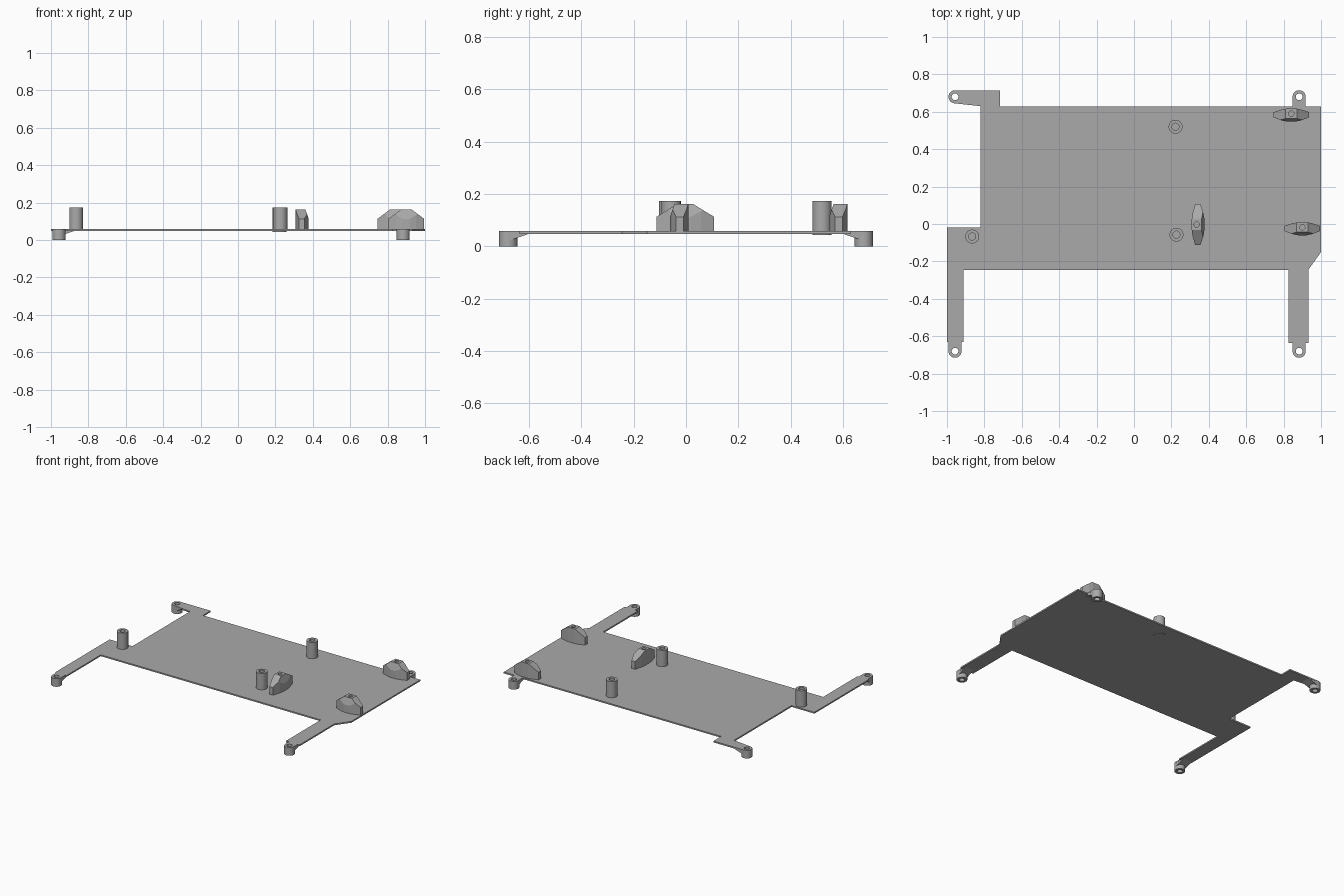
import bpy, bmesh, math
from mathutils import Matrix, Vector

if "Cube" in bpy.data.objects:
    bpy.data.objects.remove(bpy.data.objects["Cube"])

ZB, ZT = 0.048, 0.058          # underside and top of the plate
R, HOLE = 0.035, 0.018         # mounting foot radius and hole

grey = bpy.data.materials.new("mid grey")
grey.diffuse_color = (0.4, 0.4, 0.4, 1)
grey.use_nodes = True
grey.node_tree.nodes["Principled BSDF"].inputs["Base Color"].default_value = grey.diffuse_color


def finish(name, bm, loc=(0, 0, 0), rot=0, smooth=True):
    bmesh.ops.recalc_face_normals(bm, faces=bm.faces)
    me = bpy.data.meshes.new(name)
    bm.to_mesh(me)
    bm.free()
    ob = bpy.data.objects.new(name, me)
    ob.location, ob.rotation_euler = loc, (0, 0, rot)
    me.materials.append(grey)
    bpy.context.collection.objects.link(ob)
    if smooth:
        bpy.ops.object.select_all(action='DESELECT')
        ob.select_set(True)
        bpy.context.view_layer.objects.active = ob
        bpy.ops.object.shade_smooth_by_angle(angle=math.radians(30))
    return ob


def prism(points, vec):
    """Extrude a flat outline along vec."""
    bm = bmesh.new()
    face = bm.faces.new([bm.verts.new(p) for p in points])
    new = bmesh.ops.extrude_face_region(bm, geom=[face])['geom']
    bmesh.ops.translate(bm, vec=vec, verts=[v for v in new if isinstance(v, bmesh.types.BMVert)])
    return bm


def lathe(name, profile, x, y, closed):
    """Spin an (r, z) profile around the vertical axis."""
    bm = bmesh.new()
    vs = [bm.verts.new((r, 0, z)) for r, z in profile]
    edges = [bm.edges.new(p) for p in zip(vs, vs[1:])]
    if closed:
        edges.append(bm.edges.new((vs[-1], vs[0])))
    bmesh.ops.spin(bm, geom=vs + edges, cent=(0, 0, 0), axis=(0, 0, 1),
                   angle=2 * math.pi, steps=40, use_merge=False)
    bmesh.ops.remove_doubles(bm, verts=bm.verts, dist=1e-5)
    return finish(name, bm, (x, y, 0))


# mounting feet: x, y, direction of the neck towards the plate
feet = {"back_left": (-0.957, 0.68, 0), "back_right": (0.883, 0.68, -math.pi / 2),
        "front_left": (-0.957, -0.68, math.pi / 2), "front_right": (0.883, -0.68, math.pi / 2)}

# plate outline with its arms, necks ending at the foot centres
outline = [(-0.957, 0.645), (-0.82, 0.63), (-0.82, -0.02), (-1, -0.02), (-1, -0.632),
           (-0.992, -0.632), (-0.992, -0.68), (-0.922, -0.68), (-0.922, -0.632), (-0.912, -0.632),
           (-0.912, -0.245), (0.825, -0.245), (0.825, -0.637), (0.848, -0.637), (0.848, -0.68),
           (0.918, -0.68), (0.918, -0.637), (0.932, -0.637), (0.932, -0.245), (1, -0.15),
           (1, 0.628), (0.918, 0.628), (0.918, 0.68), (0.848, 0.68), (0.848, 0.628),
           (-0.717, 0.628), (-0.717, 0.715), (-0.957, 0.715)]
plate = finish("base_plate", prism([(x, y, ZB) for x, y in outline], (0, 0, ZT - ZB)), smooth=False)


def cut(target, cutter):
    m = target.modifiers.new("foot_hole", 'BOOLEAN')
    m.object, m.operation, m.solver = cutter, 'DIFFERENCE', 'EXACT'


for name, (x, y, a) in feet.items():
    # helper that clears the space the foot occupies
    bm = bmesh.new()
    bmesh.ops.create_cone(bm, cap_ends=True, segments=40, radius1=R - 0.0005, radius2=R - 0.0005, depth=0.4)
    cutter = finish(name + "_cutter", bm, (x, y, 0), smooth=False)
    cutter.hide_render = True
    cutter.hide_set(True)
    cut(plate, cutter)
    # hollow foot
    lathe(name + "_foot", [(HOLE, 0), (R, 0), (R, ZT), (HOLE, ZT)], x, y, True)
    # sloped gusset under the neck
    side = [(0, 0.021), (0.08, ZB), (0.08, ZB + 0.004), (0, ZB + 0.004)]
    w = R - 0.001
    gusset = finish(name + "_gusset", prism([(d, -w, z) for d, z in side], (0, 2 * w, 0)),
                    (x, y, 0), a, smooth=False)
    cut(gusset, cutter)

# standoff posts with blind screw holes
for name, x, y, z0 in (("back_post", 0.222, 0.52, 0.044), ("middle_post", 0.227, -0.057, 0.05),
                       ("left_post", -0.865, -0.067, 0.05)):
    lathe(name, [(0, z0), (0.037, z0), (0.037, 0.174), (0.019, 0.174), (0.019, 0.07), (0, 0.07)], x, y, False)


# ribs: lens-shaped plan, sloped ends, sloped upper flank on one side, screw tube in the middle
def rib(name, x, y, half, rot):
    top, knee = 0.162, 0.113
    plan = [(-half, -0.013), (-half * 0.55, -0.029), (-0.02, -0.036), (0.02, -0.036),
            (half * 0.55, -0.029), (half, -0.013), (half, 0.015), (half * 0.55, 0.029),
            (0.025, 0.034), (-0.025, 0.034), (-half * 0.55, 0.029), (-half, 0.015)]
    bm = prism([(px, py, 0.055) for px, py in plan], (0, 0, top - 0.055))
    slope, run = top - knee, half - 0.03
    planes = [((half, 0, knee), (slope, 0, run)), ((-half, 0, knee), (-slope, 0, run)),
              ((0, -0.036, knee), (0, -slope, 0.017))]
    for co, no in planes:
        geom = bm.verts[:] + bm.edges[:] + bm.faces[:]
        res = bmesh.ops.bisect_plane(bm, geom=geom, plane_co=co, plane_no=no, clear_outer=True)
        rim = [e for e in res['geom_cut'] if isinstance(e, bmesh.types.BMEdge)]
        bmesh.ops.holes_fill(bm, edges=rim)
    body = finish(name, bm, (x, y, 0), rot, smooth=False)
    # screw tube standing through the rib, with its bore cut out of the rib
    c = Vector((x, y, 0)) + Matrix.Rotation(rot, 3, 'Z') @ Vector((0, 0.007, 0))
    bm = bmesh.new()
    bmesh.ops.create_cone(bm, cap_ends=True, segments=40, radius1=0.025, radius2=0.025, depth=0.2)
    cutter = finish(name + "_cutter", bm, (c.x, c.y, 0.17), smooth=False)
    cutter.hide_render = True
    cutter.hide_set(True)
    cut(body, cutter)
    lathe(name + "_tube", [(0.0255, 0.055), (0.0255, top), (0.014, top), (0.014, 0.075), (0, 0.075)],
          c.x, c.y, False)


rib("back_rib", 0.841, 0.583, 0.095, 0)
rib("right_rib", 0.9, -0.025, 0.095, 0)
rib("middle_rib", 0.342, -0.003, 0.11, math.pi / 2)
